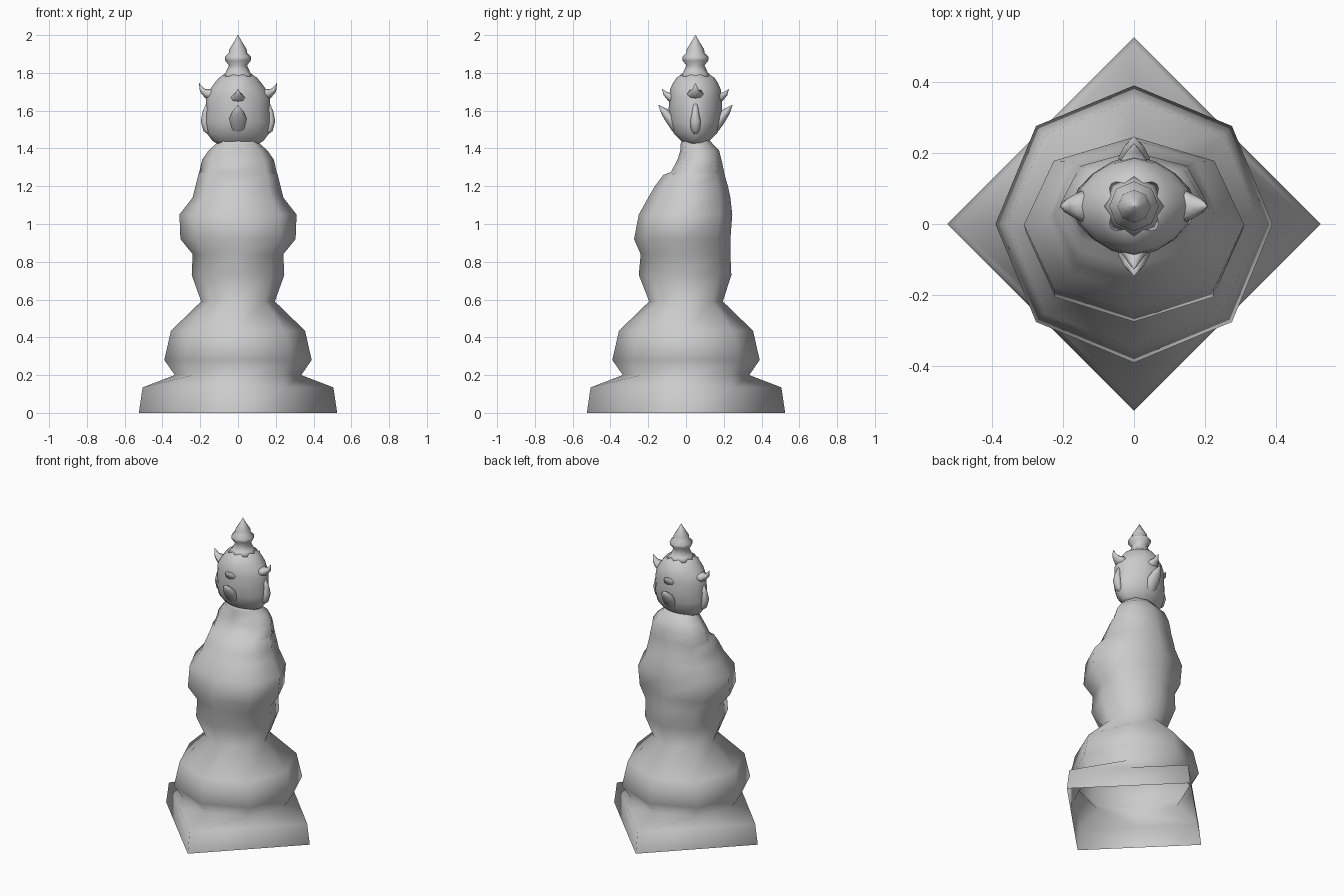
import bpy, bmesh
from math import sin, cos, pi
from mathutils import Vector

cube = bpy.data.objects.get("Cube")
if cube:
    bpy.data.objects.remove(cube)

stone = bpy.data.materials.new("grey stone")
stone.use_nodes = True
stone.diffuse_color = (0.6, 0.6, 0.6, 1)
stone.node_tree.nodes["Principled BSDF"].inputs["Base Color"].default_value = (0.6, 0.6, 0.6, 1)


def skin(name, rings, cap_start=False):
    """Bridge rings of points; the last ring is always closed."""
    bm = bmesh.new()
    loops = [[bm.verts.new(p) for p in ring] for ring in rings]
    n = len(loops[0])
    for a, b in zip(loops, loops[1:]):
        for i in range(n):
            j = (i + 1) % n
            bm.faces.new((a[i], a[j], b[j], b[i]))
    bm.faces.new(loops[-1])
    if cap_start:
        bm.faces.new(loops[0][::-1])
    bmesh.ops.remove_doubles(bm, verts=bm.verts, dist=0.0005)
    bmesh.ops.recalc_face_normals(bm, faces=bm.faces)
    mesh = bpy.data.meshes.new(name)
    bm.to_mesh(mesh)
    bm.free()
    for face in mesh.polygons:
        face.use_smooth = True
    mesh.materials.append(stone)
    obj = bpy.data.objects.new(name, mesh)
    bpy.context.collection.objects.link(obj)
    return obj


def ring(z, rx, front, back, n=8, diag=1.0):
    """Oval ring from half width and front/back reach; diag scales the diagonals."""
    mid = (front + back) / 2
    pts = []
    for i in range(n):
        a = 2 * pi * i / n
        k = 1 + (diag - 1) * abs(sin(2 * a))
        pts.append((rx * cos(a) * k, mid + (back - front) / 2 * sin(a) * k, z))
    return pts


# Square plinth, round pedestal and robed body in one continuous skin
SQUARE = 0.7071
body = [ring(0, .525, -.525, .525, diag=SQUARE),
        ring(.135, .505, -.505, .505, diag=SQUARE)]
body += [ring(z, r, -r, r) for z, r in
         ((.2, .335), (.28, .39), (.435, .355), (.59, .195))]
body += [ring(*row, diag=1.03) for row in (
    (.73, .245, -.25, .24),
    (.84, .24, -.24, .235),
    (.92, .305, -.275, .235),
    (1.05, .31, -.25, .245),
    (1.14, .24, -.2, .235),
    (1.2, .225, -.165, .222),
    (1.26, .21, -.12, .205),
    (1.275, .205, -.08, .202),
    (1.34, .19, -.045, .188),
    (1.39, .155, -.03, .175),
    (1.42, .12, -.03, .145),
    (1.45, .1, -.02, .12))]
skin("plinth_and_body", body)

# Head, centred slightly behind the middle
HEAD_Y = .05
head = [ring(z, rx, HEAD_Y - ry, HEAD_Y + ry, 16, .94) for z, rx, ry in (
    (1.425, .11, .06), (1.44, .135, .075), (1.48, .165, .115),
    (1.54, .178, .135), (1.61, .17, .142), (1.67, .17, .138),
    (1.71, .15, .135), (1.745, .125, .12), (1.775, .1, .1), (1.8, .06, .06))]
skin("head", head, True)

# Turned finial on the crown
finial = [ring(z, r, HEAD_Y - r, HEAD_Y + r) for z, r in (
    (1.78, .09), (1.8, .066), (1.84, .048), (1.865, .068), (1.885, .07),
    (1.905, .048), (1.925, .046), (1.96, .024), (2, .001))]
skin("finial", finial, True)


def spike(name, angle, path, sides=8):
    """Tapered feature growing outward; path rows are reach, height, half width, half depth."""
    out = Vector((cos(angle), sin(angle), 0))
    side = Vector((-sin(angle), cos(angle), 0))
    rings = []
    for i, (reach, z, wide, deep) in enumerate(path):
        a, b = path[max(i - 1, 0)], path[min(i + 1, len(path) - 1)]
        t = (out * (b[0] - a[0]) + Vector((0, 0, b[1] - a[1]))).normalized()
        nrm = t.cross(side)
        c = out * reach + Vector((0, HEAD_Y, z))
        rings.append([c + side * wide * cos(2 * pi * k / sides)
                      + nrm * deep * sin(2 * pi * k / sides) for k in range(sides)])
    skin(name, rings, True)


# Horns and noses on the two wide sides, crests and ears on front and back
HORN = ((.12, 1.685, .055, .035), (.165, 1.69, .035, .025),
        (.19, 1.708, .02, .014), (.206, 1.745, .001, .001))
NOSE = ((.155, 1.64, .012, .012), (.17, 1.59, .018, .018),
        (.175, 1.545, .028, .022), (.165, 1.5, .024, .02), (.14, 1.465, .004, .004))
CREST = ((.1, 1.66, .05, .03), (.135, 1.672, .034, .022),
         (.16, 1.69, .015, .012), (.176, 1.715, .001, .001))
EAR = ((.075, 1.46, .015, .012), (.105, 1.51, .04, .025),
       (.135, 1.56, .045, .028), (.165, 1.595, .03, .02), (.196, 1.63, .001, .001))
for word, angle in (("left", 0), ("right", pi)):
    spike(word + "_horn", angle, HORN)
    spike(word + "_nose", angle, NOSE)
for word, angle in (("front", -pi / 2), ("back", pi / 2)):
    spike(word + "_crest", angle, CREST)
    spike(word + "_ear", angle, EAR)
